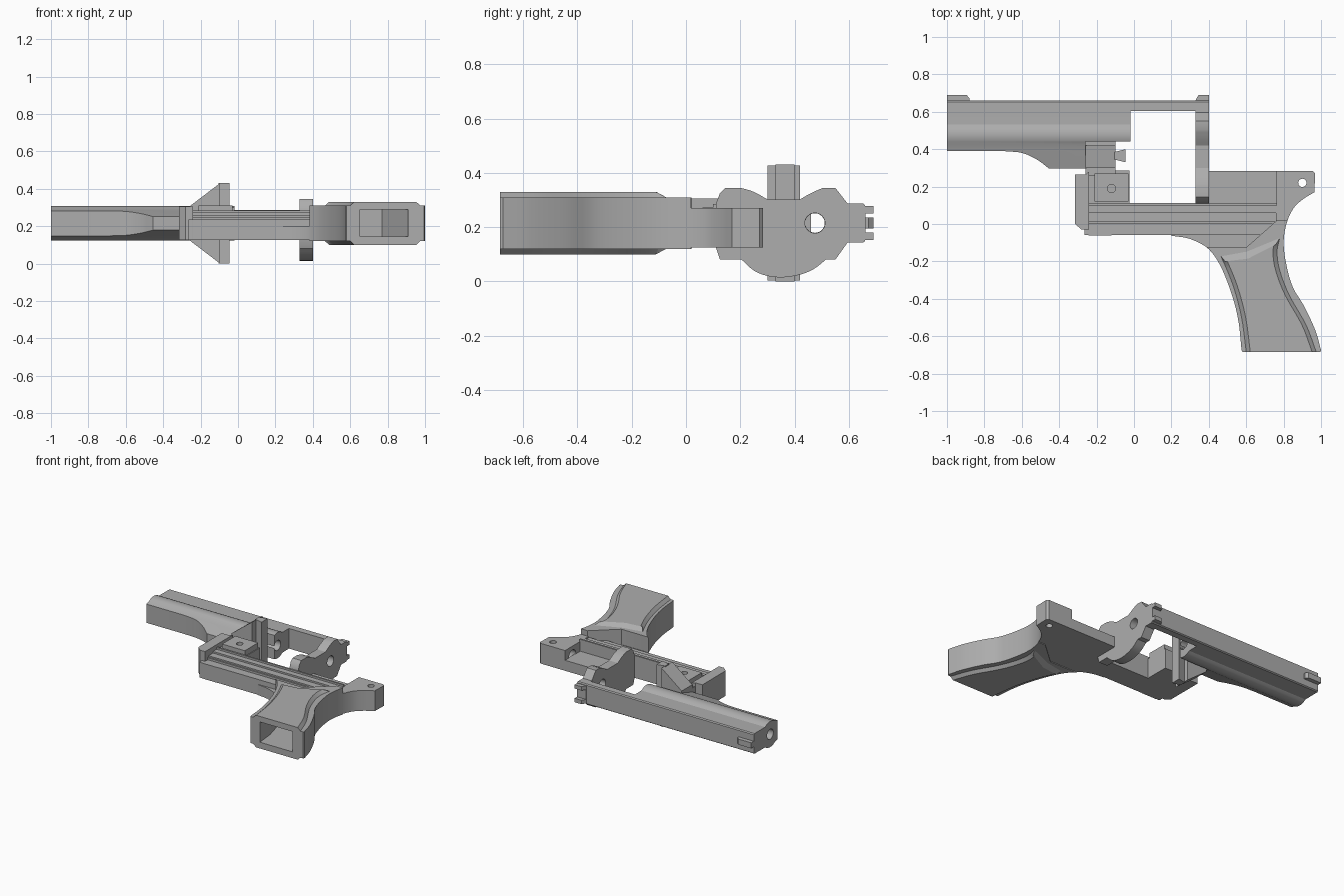
import bpy, math
from mathutils import Vector

if "Cube" in bpy.data.objects:
    bpy.data.objects.remove(bpy.data.objects["Cube"])

grey = bpy.data.materials.new("plain grey")
grey.use_nodes = True
colour = (0.42, 0.42, 0.42, 1)
grey.diffuse_color = colour
grey.node_tree.nodes["Principled BSDF"].inputs["Base Color"].default_value = colour
MID = 0.215


def make(name, verts, faces):
    mesh = bpy.data.meshes.new(name)
    mesh.from_pydata(verts, [], faces)
    mesh.materials.append(grey)
    ob = bpy.data.objects.new(name, mesh)
    bpy.context.collection.objects.link(ob)
    bpy.context.view_layer.objects.active = ob
    bpy.ops.object.select_all(action="DESELECT")
    ob.select_set(True)
    bpy.ops.object.mode_set(mode="EDIT")
    bpy.ops.mesh.select_all(action="SELECT")
    bpy.ops.mesh.normals_make_consistent(inside=False)
    bpy.ops.object.mode_set(mode="OBJECT")
    return ob


def loft(name, rings, axis="z"):
    """Join (profile, height) rings along an axis and cap both ends."""
    place = {"z": lambda a, b, h: (a, b, h),
             "y": lambda a, b, h: (a, h, b),
             "x": lambda a, b, h: (h, a, b)}[axis]
    n = len(rings[0][0])
    verts = [place(a, b, h) for pts, h in rings for a, b in pts]
    faces = [tuple(range(n)), tuple(range(n * (len(rings) - 1), n * len(rings)))]
    for r in range(len(rings) - 1):
        for i in range(n):
            j = (i + 1) % n
            faces.append((r * n + i, r * n + j, r * n + n + j, r * n + n + i))
    return make(name, verts, faces)


def prism(name, pts, lo, hi, axis="z"):
    return loft(name, [(pts, lo), (pts, hi)], axis)


def box(name, x0, x1, y0, y1, z0, z1):
    return prism(name, [(x0, y0), (x1, y0), (x1, y1), (x0, y1)], z0, z1)


def disc(a, b, r, n=24):
    return [(a + r * math.cos(i * math.tau / n), b + r * math.sin(i * math.tau / n)) for i in range(n)]


def boolean(ob, tool, mode="DIFFERENCE"):
    mod = ob.modifiers.new("cut", "BOOLEAN")
    mod.operation, mod.object, mod.solver = mode, tool, "EXACT"
    bpy.context.view_layer.objects.active = ob
    bpy.ops.object.modifier_apply(modifier=mod.name)
    bpy.data.objects.remove(tool)


def curve(pts, steps=5):
    """Smooth path through the given points."""
    p = [Vector(q) for q in pts]
    p = [p[0] * 2 - p[1]] + p + [p[-1] * 2 - p[-2]]
    out = []
    for a, b, c, d in zip(p, p[1:], p[2:], p[3:]):
        for s in range(steps):
            t = s / steps
            v = (2 * b + (c - a) * t + (2 * a - 5 * b + 4 * c - d) * t ** 2
                 + (3 * b - a - 3 * c + d) * t ** 3) / 2
            out.append((v.x, v.y))
    return out + [tuple(pts[-1])]


# Barrel: rounded section trimmed by its side outline, then bored
half = [(.66, .066), (.652, .072), (.6, .072)]
half += [(.475 + .0925 * math.cos(math.radians(a)), .0925 * math.sin(math.radians(a)))
         for a in range(52, 136, 12)]
half += [(.39, .067), (.29, .034)]
section = [(y, MID + w) for y, w in half] + [(y, MID - w) for y, w in reversed(half)]
barrel = prism("barrel", section, -1, -.02, "x")
under = curve([(-.455, .297), (-.52, .345), (-.6, .38), (-.7, .39)])
boolean(barrel, prism("outline", [(-1.1, .39), (-1.1, .7), (.1, .7), (.1, .44),
                                  (-.26, .44), (-.26, .297)] + under, 0, .5), "INTERSECT")
boolean(barrel, prism("bore", disc(.475, MID, .036), -1.1, .1, "x"))

# Top strap and sights
strap = [(.605, .143), (.652, .143), (.66, .149), (.66, .281), (.652, .287), (.605, .287)]
prism("top_strap", strap, -.03, .40, "x")
prism("front_sight", [(-1, .655), (-.88, .655), (-.88, .672), (-.895, .69), (-1, .69)], .195, .235)
rear = prism("rear_sight", [(.325, .655), (.40, .655), (.40, .69), (.345, .69)], .152, .277)
boolean(rear, box("notch", .3, .5, .662, .7, .18, .25))

# Rear shield plate with its centre hole
low = curve([(.205, .08), (.25, .04), (.30, .02), (.36, .015), (.42, .025), (.47, .045), (.515, .08)], 3)
top = curve([(.505, .345), (.46, .325), (.42, .302)], 3) + curve([(.30, .302), (.25, .33), (.2, .345)], 3)
shield = prism("shield_plate", [(.11, .125), (.125, .08)] + low +
               [(.55, .08), (.595, .143), (.63, .143), (.63, .287), (.595, .287), (.55, .345)] +
               top + [(.145, .345), (.125, .325), (.11, .285)], .33, .40, "x")
boolean(shield, prism("hole", disc(.475, MID, .037), .3, .45, "x"))

# Cross wedge with a narrow central tongue, under the barrel
wedge = prism("cross_wedge", [(-.26, .125), (-.1, .003), (-.1, .427), (-.26, .305)], .30, .42, "y")
tongue = [(-.105, .345), (-.045, .33), (-.045, .40), (-.105, .385)]
prism("wedge_tongue", tongue, 0, .43)
box("wedge_link", -.26, -.1, .26, .46, .15, .28)

# Lower frame: stepped rails running back to the grip
rails = [(-.06, .125), (-.06, .235), (0, .235), (0, .25), (.01, .25), (.01, .26),
         (.06, .26), (.06, .272), (.10, .272), (.10, .285), (.112, .285), (.112, .125)]
prism("frame_rails", rails, -.265, .765, "x")
prism("frame_nose", [(-.315, 0), (-.28, -.03), (-.24, -.03), (-.24, .28), (-.26, .265), (-.315, .265)], .125, .305)
prism("frame_foot", [(-.26, -.05), (-.24, -.062), (-.12, -.062), (-.12, 0), (-.26, 0)], .125, .235)
block = box("pivot_block", -.25, -.025, .105, .285, .125, .27)
pad = box("pivot_pad", -.21, -.03, .12, .27, .235, .31)
for part in (block, pad):
    boolean(part, prism("pin", disc(-.12, .19, .022), .2, .4))

# Grip outline, shared by the frame floor and the grip body
front = curve([(.2, -.063), (.3, -.08), (.4, -.135), (.47, -.24), (.53, -.4), (.56, -.53), (.575, -.675)])
back = curve([(1, -.675), (.97, -.57), (.91, -.44), (.85, -.34), (.815, -.22),
              (.80, -.1), (.815, 0), (.85, .08), (.9, .13), (.965, .17)])
prism("frame_floor", [(.2, 0)] + front[:12] + [(.6, -.13), (.765, .02), (.765, .283), (.39, .283), (.39, 0)],
      .125, .20)

# Grip body, rising above the frame along a slanted edge
cut = [p for p in front if p[1] < -.12]
grip = prism("grip_body", cut + [(.58, -.685), (.995, -.685)] +
             [p for p in back if p[1] < .02] + [(.765, .02), (.6, -.125), (.4, -.125)], .12, .31)
# Raised grip panel, bevelled on both faces
left = curve([(.475, -.17), (.54, -.33), (.585, -.5), (.61, -.685)])
right = curve([(.965, -.685), (.91, -.54), (.82, -.38), (.77, -.25), (.755, -.15), (.77, -.07)])
n_left, n_all = len(left), len(left) + len(right) + 1
outer = [(x - .012, y) for x, y in left] + [(x + .012, y) for x, y in right] + [(.6, -.145)]
inner = [(x + .012, min(y, -.2)) for x, y in left] + \
        [(x - .012, min(y, -.11)) for x, y in right] + [(.61, -.185)]
panel = loft("grip_panel", [(inner, .10), (outer, .122), (outer, .308), (inner, .33)])
well = [(.66, -.75), (.91, -.75), (.91, -.68), (.83, -.52), (.77, -.40), (.60, -.40), (.64, -.55)]
for part in (grip, panel):
    boolean(part, prism("well", well, .145, .29))

# Rear tang with a cross pin hole and a socket facing forward
tang = prism("tang", [(.76, -.06)] + [p for p in back if p[1] > -.06] +
             [(.968, .27), (.955, .283), (.76, .283)], .125, .27)
boolean(tang, prism("pin", disc(.9, .22, .022), .1, .4))
boolean(tang, prism("socket", disc(.2, .205, .038), .7, .86, "x"))

# Soft shading on curves, crisp edges elsewhere
for ob in bpy.context.scene.objects:
    if ob.type == "MESH":
        bpy.ops.object.select_all(action="DESELECT")
        ob.select_set(True)
        bpy.context.view_layer.objects.active = ob
        bpy.ops.object.shade_smooth_by_angle(angle=math.radians(25))
